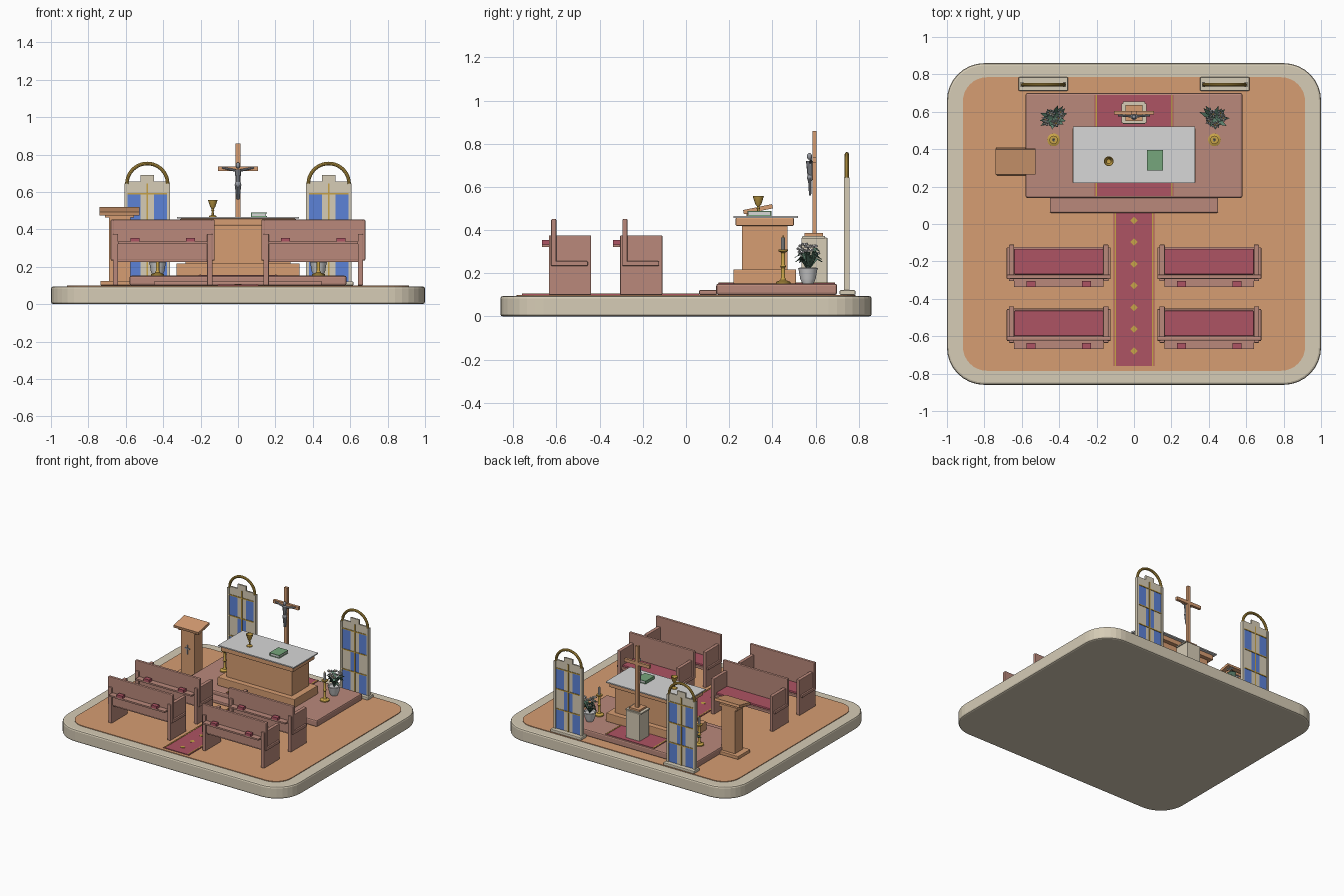
import bpy, bmesh, math, random
from mathutils import Vector, Matrix

if "Cube" in bpy.data.objects:
    bpy.data.objects.remove(bpy.data.objects["Cube"])
random.seed(4)


def material(name, rgb):
    m = bpy.data.materials.new(name)
    m.diffuse_color = [((c / 255 + 0.055) / 1.055) ** 2.4 for c in rgb] + [1]
    m.use_nodes = True
    m.node_tree.nodes["Principled BSDF"].inputs["Base Color"].default_value = m.diffuse_color
    return m


STONE = material("stone", (214, 204, 182))
OAK = material("light oak", (214, 157, 114))
BROWN = material("pew brown", (186, 137, 123))
RED = material("crimson", (174, 83, 99))
GOLD = material("gold", (200, 163, 72))
WHITE = material("white", (215, 215, 215))
BLUE = material("glass blue", (92, 130, 215))
GREEN = material("green", (118, 166, 124))
LEAF = material("leaf green", (92, 128, 108))
SILVER = material("silver", (150, 153, 160))


def finish(name, bm, mat, bevel=0, smooth=False):
    bmesh.ops.recalc_face_normals(bm, faces=bm.faces)
    me = bpy.data.meshes.new(name)
    bm.to_mesh(me)
    bm.free()
    me.materials.append(mat)
    ob = bpy.data.objects.new(name, me)
    bpy.context.collection.objects.link(ob)
    if bevel:
        b = ob.modifiers.new("bevel", 'BEVEL')
        b.width, b.segments, b.limit_method = bevel, 2, 'ANGLE'
    if smooth:
        bpy.ops.object.select_all(action='DESELECT')
        ob.select_set(True)
        bpy.context.view_layer.objects.active = ob
        bpy.ops.object.shade_smooth_by_angle(angle=math.radians(35))
    return ob


def box(name, x, y, z, mat, bevel=0, rot=None):
    """x, y, z are (low, high) pairs; rot turns the box about its centre."""
    bm = bmesh.new()
    m = Matrix.Diagonal((x[1] - x[0], y[1] - y[0], z[1] - z[0], 1))
    c = Vector((sum(x) / 2, sum(y) / 2, sum(z) / 2))
    bmesh.ops.create_cube(bm, size=1, matrix=Matrix.Translation(c) @ (rot or Matrix()) @ m)
    return finish(name, bm, mat, bevel)


def extrude(name, pts, vec, mat, bevel=0):
    """Closed outline of 3D points pushed along vec."""
    bm = bmesh.new()
    f = bm.faces.new([bm.verts.new(p) for p in pts])
    r = bmesh.ops.extrude_face_region(bm, geom=[f])
    bmesh.ops.translate(bm, vec=vec, verts=[v for v in r['geom'] if isinstance(v, bmesh.types.BMVert)])
    return finish(name, bm, mat, bevel)


def slab(name, hx, hy, r, z0, z1, mat, bevel=0):
    pts = []
    for k, (sx, sy) in enumerate([(1, 1), (-1, 1), (-1, -1), (1, -1)]):
        for i in range(9):
            a = math.pi / 2 * (k + i / 8)
            pts.append((sx * (hx - r) + r * math.cos(a), sy * (hy - r) + r * math.sin(a), z0))
    return extrude(name, pts, (0, 0, z1 - z0), mat, bevel)


def lathe(name, prof, x, y, mat, n=24):
    bm = bmesh.new()
    vs = [bm.verts.new((x + r, y, z)) for r, z in prof]
    es = [bm.edges.new(p) for p in zip(vs, vs[1:])]
    bmesh.ops.spin(bm, geom=vs + es, cent=(x, y, 0), axis=(0, 0, 1), angle=2 * math.pi, steps=n)
    bmesh.ops.remove_doubles(bm, verts=bm.verts, dist=1e-5)
    return finish(name, bm, mat, smooth=True)


def rod(name, a, b, r1, r2, mat, n=10):
    a, b = Vector(a), Vector(b)
    d = b - a
    bm = bmesh.new()
    m = Matrix.Translation((a + b) / 2) @ d.to_track_quat('Z', 'Y').to_matrix().to_4x4()
    bmesh.ops.create_cone(bm, cap_ends=True, segments=n, radius1=r1, radius2=r2, depth=d.length, matrix=m)
    return finish(name, bm, mat, smooth=True)


def ball(name, c, size, mat):
    bm = bmesh.new()
    m = Matrix.Translation(c) @ Matrix.Diagonal((*size, 1))
    bmesh.ops.create_uvsphere(bm, u_segments=12, v_segments=8, radius=1, matrix=m)
    return finish(name, bm, mat, smooth=True)


# Ground, floor, dais and step
slab("stone_base", 1.0, 0.86, 0.2, 0, 0.095, STONE, 0.012)
slab("floor", 0.915, 0.785, 0.13, 0.09, 0.1, OAK)
box("dais", (-0.58, 0.58), (0.14, 0.70), (0.1, 0.152), BROWN, 0.01)
box("dais_step", (-0.45, 0.45), (0.06, 0.145), (0.1, 0.122), BROWN, 0.006)

# Carpets with gold stripes and diamonds
box("aisle_carpet", (-0.11, 0.11), (-0.76, 0.06), (0.1, 0.105), RED)
box("dais_carpet", (-0.21, 0.21), (0.15, 0.69), (0.152, 0.156), RED)
for s in (-1, 1):
    box("aisle_stripe", (s * 0.101 - 0.004, s * 0.101 + 0.004), (-0.76, 0.06), (0.1, 0.107), GOLD)
    box("dais_stripe", (s * 0.202 - 0.005, s * 0.202 + 0.005), (0.15, 0.69), (0.152, 0.158), GOLD)
for i in range(7):
    y = 0.02 - i * 0.1165
    extrude("carpet_diamond", [(0.02, y, 0.104), (0, y + 0.02, 0.104), (-0.02, y, 0.104), (0, y - 0.02, 0.104)],
            (0, 0, 0.003), GOLD)

# Altar with cloth, chalice and book
box("altar_plinth", (-0.33, 0.33), (0.22, 0.51), (0.152, 0.218), OAK, 0.004)
box("altar_body", (-0.28, 0.28), (0.26, 0.47), (0.218, 0.42), OAK)
box("altar_cap", (-0.31, 0.31), (0.23, 0.50), (0.42, 0.457), OAK, 0.005)
box("altar_cloth", (-0.325, 0.325), (0.22, 0.52), (0.457, 0.466), WHITE)
lathe("chalice", [(0, 0.466), (0.021, 0.466), (0.02, 0.471), (0.006, 0.477), (0.005, 0.495), (0.009, 0.502),
                  (0.005, 0.509), (0.014, 0.52), (0.026, 0.558), (0.023, 0.558), (0.012, 0.524), (0, 0.521)],
      -0.135, 0.335, GOLD)
box("book_pages", (0.075, 0.15), (0.288, 0.392), (0.468, 0.486), WHITE)
box("book_cover_bottom", (0.07, 0.155), (0.285, 0.395), (0.466, 0.47), GREEN)
box("book_cover_top", (0.07, 0.155), (0.285, 0.395), (0.484, 0.489), GREEN)
box("book_spine", (0.07, 0.076), (0.285, 0.395), (0.466, 0.489), GREEN)

# Crucifix on pedestal
box("pedestal", (-0.06, 0.06), (0.535, 0.655), (0.152, 0.365), STONE, 0.004)
box("pedestal_cap", (-0.068, 0.068), (0.54, 0.645), (0.362, 0.372), STONE)
box("cross_foot", (-0.045, 0.045), (0.55, 0.635), (0.372, 0.386), OAK)
box("cross_post", (-0.013, 0.013), (0.585, 0.605), (0.386, 0.86), OAK)
box("cross_bar", (-0.108, 0.108), (0.585, 0.605), (0.712, 0.737), OAK)
ball("figure_head", (0, 0.572, 0.742), (0.012, 0.012, 0.016), SILVER)
rod("figure_torso", (0, 0.575, 0.64), (0, 0.575, 0.72), 0.011, 0.019, SILVER)
ball("figure_waist", (0, 0.574, 0.642), (0.017, 0.013, 0.02), SILVER)
for s in (-1, 1):
    rod("figure_arm", (s * 0.012, 0.576, 0.714), (s * 0.085, 0.58, 0.73), 0.007, 0.005, SILVER)
    rod("figure_leg", (s * 0.009, 0.574, 0.64), (s * 0.004, 0.575, 0.56), 0.009, 0.005, SILVER)

# Lectern with sloping desk and small cross
box("lectern_base", (-0.735, -0.535), (0.26, 0.41), (0.1, 0.125), OAK, 0.004)
box("lectern_column", (-0.69, -0.575), (0.285, 0.385), (0.125, 0.475), OAK)
box("lectern_neck", (-0.71, -0.555), (0.28, 0.39), (0.462, 0.484), OAK)
box("lectern_desk", (-0.74, -0.526), (0.265, 0.402), (0.487, 0.507), OAK, rot=Matrix.Rotation(0.2, 4, 'X'))
box("lectern_cross_post", (-0.637, -0.628), (0.28, 0.286), (0.29, 0.36), SILVER)
box("lectern_cross_bar", (-0.654, -0.611), (0.28, 0.286), (0.329, 0.338), SILVER)

# Four pews
for cx in (-0.4025, 0.4025):
    for y in (-0.635, -0.305):
        for s in (-1, 1):
            e = cx + s * 0.252
            box("pew_end", (e - 0.014, e + 0.014), (y, y + 0.195), (0.1, 0.376), BROWN, 0.004)
            o = e + s * 0.017
            box("pew_end_rail", (o - 0.009, o + 0.009), (y + 0.01, y + 0.18), (0.234, 0.256), BROWN, 0.004)
            box("pew_end_stile", (o - 0.009, o + 0.009), (y + 0.01, y + 0.03), (0.24, 0.45), BROWN, 0.004)
            hx = cx + s * 0.148
            box("hymn_book", (hx - 0.024, hx + 0.024), (y - 0.033, y), (0.334, 0.354), RED)
        box("pew_back", (cx - 0.278, cx + 0.278), (y + 0.012, y + 0.034), (0.235, 0.452), BROWN, 0.005)
        box("pew_seat", (cx - 0.245, cx + 0.245), (y + 0.02, y + 0.182), (0.225, 0.246), BROWN, 0.004)
        box("pew_cushion", (cx - 0.238, cx + 0.238), (y + 0.036, y + 0.172), (0.246, 0.262), RED, 0.005)
        box("pew_book_shelf", (cx - 0.24, cx + 0.24), (y - 0.033, y + 0.014), (0.322, 0.334), BROWN)

# Stained glass windows with gold arches
for cx in (-0.485, 0.485):
    box("window_sill", (cx - 0.132, cx + 0.132), (0.712, 0.785), (0.1, 0.122), STONE, 0.005)
    for s in (-1, 1):
        e = cx + s * 0.113
        box("window_jamb", (e - 0.008, e + 0.008), (0.732, 0.758), (0.12, 0.645), STONE)
    for col in (-1, 0, 1):
        x = cx + col * 0.073
        for row in range(3):
            z = 0.12 + row * 0.155
            box("window_pane", (x - 0.0365, x + 0.0365), (0.739, 0.751), (z, z + 0.155),
                BLUE if (col + row) % 2 else STONE)
        box("window_top_pane", (x - 0.0365, x + 0.0365), (0.739, 0.751), (0.585, 0.655 if col else 0.69), STONE)
    for row in (0.275, 0.43, 0.59):
        box("window_bar", (cx - 0.105, cx + 0.105), (0.735, 0.755), (row - 0.004, row + 0.004), GOLD)
    box("window_mullion", (cx - 0.005, cx + 0.005), (0.735, 0.755), (0.12, 0.645), GOLD)
    # arch: ring section swept over half a turn
    bm = bmesh.new()
    ring = bmesh.ops.create_circle(bm, cap_ends=True, segments=10, radius=0.01,
                                   matrix=Matrix.Translation((cx + 0.109, 0.745, 0.643)))
    bmesh.ops.spin(bm, geom=bm.verts[:] + bm.edges[:] + bm.faces[:], cent=(cx, 0.745, 0.643),
                   axis=(0, -1, 0), angle=math.pi, steps=20)
    finish("window_arch", bm, GOLD, smooth=True)

# Candlesticks and potted flowers
for x in (-0.43, 0.43):
    lathe("candlestick", [(0, 0.152), (0.034, 0.152), (0.034, 0.16), (0.014, 0.168), (0.009, 0.18), (0.009, 0.225),
                          (0.014, 0.232), (0.009, 0.24), (0.009, 0.295), (0.022, 0.303), (0.022, 0.31), (0, 0.31)],
          x, 0.45, GOLD)
    rod("candle", (x, 0.45, 0.31), (x, 0.45, 0.365), 0.009, 0.009, WHITE)
    rod("candle_tip", (x, 0.45, 0.365), (x, 0.45, 0.378), 0.004, 0.001, GOLD)
    lathe("flower_pot", [(0, 0.152), (0.025, 0.152), (0.036, 0.175), (0.043, 0.215), (0.046, 0.222),
                         (0.04, 0.226), (0.036, 0.214), (0, 0.214)], x, 0.565, WHITE)
    for i in range(18):
        a = i * 2.4
        reach, top = random.uniform(0.035, 0.085), random.uniform(0.26, 0.325)
        d, w = Vector((math.cos(a), math.sin(a), 0)), Vector((-math.sin(a), math.cos(a), 0)) * 0.012
        p = Vector((x, 0.565, 0.21))
        mid = p + d * reach * 0.6 + Vector((0, 0, top - 0.21))
        tip = p + d * reach + Vector((0, 0, top - 0.225))
        extrude("leaf", [p, mid - w, tip, mid + w], d * 0.002 + Vector((0, 0, 0.002)), LEAF)
        if i % 2 == 0:
            c = p + d * reach * 0.6 + Vector((0, 0, top - 0.19))
            for k in range(5):
                b = k * 2 * math.pi / 5
                rod("petal", c, c + Vector((math.cos(b) * 0.016, math.sin(b) * 0.016, 0.008)), 0.003, 0.006, WHITE, 5)
            ball("flower_heart", c + Vector((0, 0, 0.004)), (0.005, 0.005, 0.005), GOLD)
